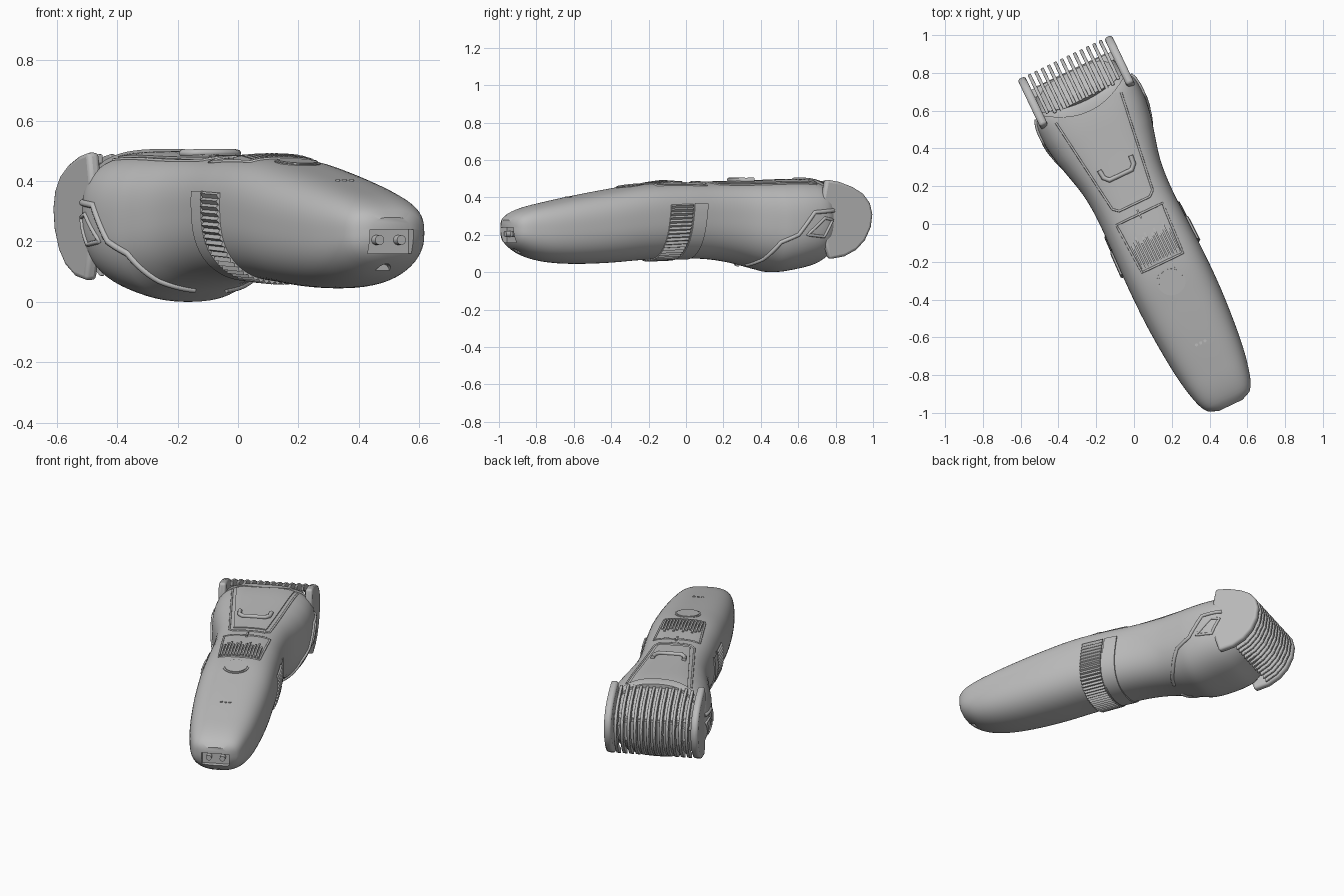
import bpy, bmesh, math
from mathutils import Matrix, Vector

cube = bpy.data.objects.get("Cube")
if cube:
    bpy.data.objects.remove(cube)

grey = bpy.data.materials.new("plain_grey")
grey.use_nodes = True
grey.diffuse_color = (0.5, 0.5, 0.5, 1)
grey.node_tree.nodes["Principled BSDF"].inputs["Base Color"].default_value = (0.5, 0.5, 0.5, 1)

# Local frame: y runs along the tool, then the whole tool is turned in plan
PLACE = Matrix.Rotation(math.radians(25.5), 4, "Z") @ Matrix.Translation((0.048, 0, 0))
parts = []

# Stations along the body: y, half width, bottom, top
STATIONS = [
    (-1.087, .07, .18, .28), (-1.07, .115, .15, .30), (-1.03, .145, .115, .325),
    (-.96, .168, .08, .35), (-.85, .19, .055, .375), (-.7, .207, .045, .405),
    (-.5, .22, .05, .44), (-.3, .222, .065, .47), (-.1, .217, .075, .48),
    (.1, .213, .07, .48), (.25, .225, .05, .483), (.4, .26, .015, .487),
    (.48, .28, 0, .49), (.6, .295, .015, .493), (.7, .287, .04, .485),
    (.76, .25, .075, .445), (.84, .225, .13, .39), (.88, .2, .19, .34)]
UPPER, LOWER = 3.0, 2.4


def shape(y):
    """Smoothly interpolated half width, bottom and top."""
    s = STATIONS
    y = min(max(y, s[0][0]), s[-1][0])
    i = max(k for k in range(len(s) - 1) if s[k][0] <= y)
    a, b = s[i], s[i + 1]
    p, q = s[max(i - 1, 0)], s[min(i + 2, len(s) - 1)]
    d = b[0] - a[0]
    t = (y - a[0]) / d
    out = []
    for k in (1, 2, 3):
        m0 = (b[k] - p[k]) / (b[0] - p[0]) * d
        m1 = (q[k] - a[k]) / (q[0] - a[0]) * d
        out.append((2*t**3 - 3*t*t + 1) * a[k] + (t**3 - 2*t*t + t) * m0
                   + (3*t*t - 2*t**3) * b[k] + (t**3 - t*t) * m1)
    return out


def section(y, count, off=0.0):
    """Evenly spaced points round the body's cross-section."""
    w, b, t = shape(y)
    mid = b + .52 * (t - b)
    dense = []
    for k in range(721):
        a = math.tau * k / 720
        c, s = math.cos(a), math.sin(a)
        n = UPPER if s > 0 else LOWER
        h = (t - mid if s > 0 else mid - b) + off
        dense.append(((w + off) * math.copysign(abs(c) ** (2 / n), c),
                      mid + h * math.copysign(abs(s) ** (2 / n), s)))
    run = [0]
    for p, q in zip(dense, dense[1:]):
        run.append(run[-1] + math.dist(p, q))
    pts, j = [], 0
    for k in range(count):
        goal = run[-1] * k / count
        while run[j + 1] < goal:
            j += 1
        f = (goal - run[j]) / (run[j + 1] - run[j])
        p, q = dense[j], dense[j + 1]
        pts.append((p[0] + (q[0] - p[0]) * f, p[1] + (q[1] - p[1]) * f))
    return pts


def top_z(x, y):
    w, b, t = shape(y)
    mid = b + .52 * (t - b)
    return mid + (t - mid) * max(0, 1 - abs(x / w) ** UPPER) ** (1 / UPPER)


def side_x(y, z):
    w, b, t = shape(y)
    mid = b + .52 * (t - b)
    n, h = (UPPER, t - mid) if z > mid else (LOWER, mid - b)
    return w * max(0, 1 - abs((z - mid) / h) ** n) ** (1 / n)


def finish(name, bm):
    bmesh.ops.recalc_face_normals(bm, faces=bm.faces)
    mesh = bpy.data.meshes.new(name)
    bm.to_mesh(mesh)
    bm.free()
    mesh.materials.append(grey)
    ob = bpy.data.objects.new(name, mesh)
    bpy.context.collection.objects.link(ob)
    ob.matrix_world = PLACE
    parts.append(ob)
    return ob


def loft(name, rows, wrap=True, caps=True):
    bm = bmesh.new()
    grid = [[bm.verts.new(p) for p in row] for row in rows]
    n = len(grid[0])
    for r0, r1 in zip(grid, grid[1:]):
        for k in range(n if wrap else n - 1):
            bm.faces.new((r0[k], r0[(k + 1) % n], r1[(k + 1) % n], r1[k]))
    if caps:
        bm.faces.new(grid[0])
        bm.faces.new(grid[-1])
    return finish(name, bm)


def prism(name, outline, x0, x1, bevel=0.0):
    """Extrudes a (y, z) outline across x."""
    ob = loft(name, [[(x, y, z) for y, z in outline] for x in (x0, x1)])
    if bevel:
        m = ob.modifiers.new("round", "BEVEL")
        m.width, m.segments, m.angle_limit = bevel, 3, math.radians(50)
    return ob


def patch(name, place, off, nu=24, nv=12):
    """Raised plate on the top; place maps (-1..1, 0..1) to (x, y)."""
    rows = []
    for j in range(nv + 1):
        pts = [place(2 * i / nu - 1, j / nv) for i in range(nu + 1)]
        up = [(x, y, top_z(x, y) + off) for x, y in pts]
        down = [(x, y, top_z(x, y) - .03) for x, y in reversed(pts)]
        rows.append(up + down)
    return loft(name, rows)


def tube(name, pts, radius, closed=False):
    cu = bpy.data.curves.new(name, "CURVE")
    cu.dimensions, cu.bevel_depth, cu.bevel_resolution, cu.use_fill_caps = "3D", radius, 2, True
    sp = cu.splines.new("POLY")
    sp.points.add(len(pts) - 1)
    for p, co in zip(sp.points, pts):
        p.co = (*co, 1)
    sp.use_cyclic_u = closed
    cu.materials.append(grey)
    ob = bpy.data.objects.new(name, cu)
    bpy.context.collection.objects.link(ob)
    ob.matrix_world = PLACE


def dense_path(pts, steps=8):
    return [tuple(Vector(p).lerp(Vector(q), k / steps))
            for p, q in zip(pts, pts[1:]) for k in range(steps)] + [pts[-1]]


def cylinder(name, loc, radius, depth, axis="Z"):
    bm = bmesh.new()
    m = Matrix.Translation(loc)
    if axis == "Y":
        m = m @ Matrix.Rotation(math.pi / 2, 4, "X")
    bmesh.ops.create_cone(bm, cap_ends=True, segments=40, radius1=radius,
                          radius2=radius, depth=depth, matrix=m)
    return finish(name, bm)


# Body
first, last = STATIONS[0][0], STATIONS[-1][0]
ys = [first + (last - first) * k / 90 for k in range(91)]
body = loft("body", [[(x, y, z) for x, z in section(y, 72)] for y in ys])

# Charging socket and round hole in the handle end
socket = prism("socket_cutter", [(-1.12, .16), (-1.045, .16), (-1.045, .24), (-1.12, .24)], -.08, .08)
hole = cylinder("hole_cutter", (0, -1.06, .1), .026, .1, "Y")
for cutter in (socket, hole):
    mod = body.modifiers.new("cut", "BOOLEAN")
    mod.object, mod.solver = cutter, "EXACT"
    cutter.hide_render = True
    cutter.hide_set(True)
    parts.remove(cutter)
for x in (-.04, .04):
    cylinder("charging_pin", (x, -1.055, .205), .016, .04, "Y")

# Ribbed adjusting belt round the sides and underside, with a plain collar
def belt(name, y0, y1, count, relief):
    def row(y, offsets):
        rings = [section(y, count, o) for o in offsets]
        pts = [rings[k % len(rings)][k] for k in range(count)]
        start = next(k for k in range(count // 4, count) if pts[k][1] < .37)
        pts = [pts[k % count] for k in range(start, start + count)]
        return [(x, y + .12 * (z - .22), z) for x, z in pts if z < .37]
    rows = [row(y0, [-.01]), row(y0, relief), row(y1, relief), row(y1, [-.01])]
    n = min(map(len, rows))
    loft(name, [r[:n] for r in rows], wrap=False, caps=False)

belt("adjusting_belt", -.23, -.1, 140, (.003, .013))
belt("belt_collar", -.09, -.01, 140, (.007,))

# Dial window on the top with ribs
window = [(-.135, .035), (-.12, -.25), (.12, -.25), (.135, .035)]
path = dense_path([(*p, 0) for p in window + window[:1]])[:-1]
tube("dial_frame", [(x, y, top_z(x, y)) for x, y, z in path], .006, True)
for i in range(13):
    x = -.108 + .018 * i
    z, top = top_z(x, -.15), -.1 + .018 * (i % 3)
    prism("dial_rib", [(-.235, z - .02), (-.235, z + .004), (-.16, z + .014),
                       (top, z + .008), (top, z - .02)], x - .005, x + .005)
prism("dial_pointer", [(.01, .46), (.01, .489), (.06, .489), (.06, .46)], -.005, .005)

# Power button and indicator marks
cylinder("button_ring", (0, -.357, .455), .076, .018).rotation_euler.x += .12
cylinder("power_button", (0, -.357, .458), .066, .02).rotation_euler.x += .12
for ob in parts[-2:]:
    centre = Matrix.Translation((0, -.357, .458))
    ob.matrix_world = PLACE @ centre @ Matrix.Rotation(.12, 4, "X") @ centre.inverted()
for x in (-.025, 0, .025):
    cylinder("indicator", (x, -.72, top_z(x, -.72)), .008, .008)

# Tapered top panel, its border and the raised hook
patch("top_panel", lambda s, t: (s * (.095 + .075 * t), .13 + .54 * t), .006)
border = dense_path([(-.19, .66, 0), (-.118, .12, 0), (-.09, .095, 0),
                     (.09, .095, 0), (.118, .12, 0), (.19, .66, 0)])
tube("panel_border", [(x, y, top_z(x, y)) for x, y, z in border], .006)
hook = [(-.092, .335), (-.088, .29), (-.065, .265), (.065, .265), (.088, .29), (.092, .335)]
tube("hook", [(x, y, top_z(x, y) + .012) for x, y in hook], .013)

# Comb hood with an arched rear edge
patch("comb_hood", lambda s, t: (s * .272, .64 + .11 * s * s + (.06 - .05 * s * s) * t), .014)

# Comb teeth and cheeks follow one wrapped profile
OUTER = [(.68, .497), (.76, .483), (.84, .455), (.9, .42), (.94, .37), (.955, .31),
         (.945, .24), (.91, .17), (.86, .12), (.79, .085)]
INNER = [(.79, .12), (.85, .16), (.885, .21), (.9, .27), (.895, .33), (.86, .385),
         (.8, .43), (.68, .46)]
TEETH = 12
for i in range(TEETH):
    x = -.208 + .416 * i / (TEETH - 1)
    shift = .05 * (x / .22) ** 2
    prism("comb_tooth", [(OUTER[0][0] + shift, .49)] + OUTER[1:] + INNER[:-1]
          + [(.68 + shift, .46)], x - .009, x + .009, .004)
for side in (-1, 1):
    prism("comb_cheek", OUTER + [(.7, .07), (.66, .2), (.66, .4)], side * .232, side * .276, .015)
prism("blade", [(.83, .3), (.875, .3), (.875, .35), (.83, .36)], -.235, .235)

# Chevron ridges and slanted side frames on both flanks
ridge = dense_path([(.31, .04, 0), (.355, .07, 0), (.42, .16, 0), (.51, .2, 0), (.6, .32, 0), (.72, .33, 0)])
frame = dense_path([(.56, .2, 0), (.66, .29, 0), (.71, .28, 0), (.66, .19, 0), (.56, .2, 0)])[:-1]
for side in (-1, 1):
    tube("flank_ridge", [(side * side_x(y, z), y, z) for y, z, _ in ridge], .011)
    tube("flank_frame", [(side * side_x(y, z), y, z) for y, z, _ in frame], .008, True)

# Smooth shading with crisp edges
bpy.ops.object.select_all(action="DESELECT")
for ob in parts:
    ob.select_set(True)
bpy.context.view_layer.objects.active = body
bpy.ops.object.shade_smooth_by_angle(angle=math.radians(35))
